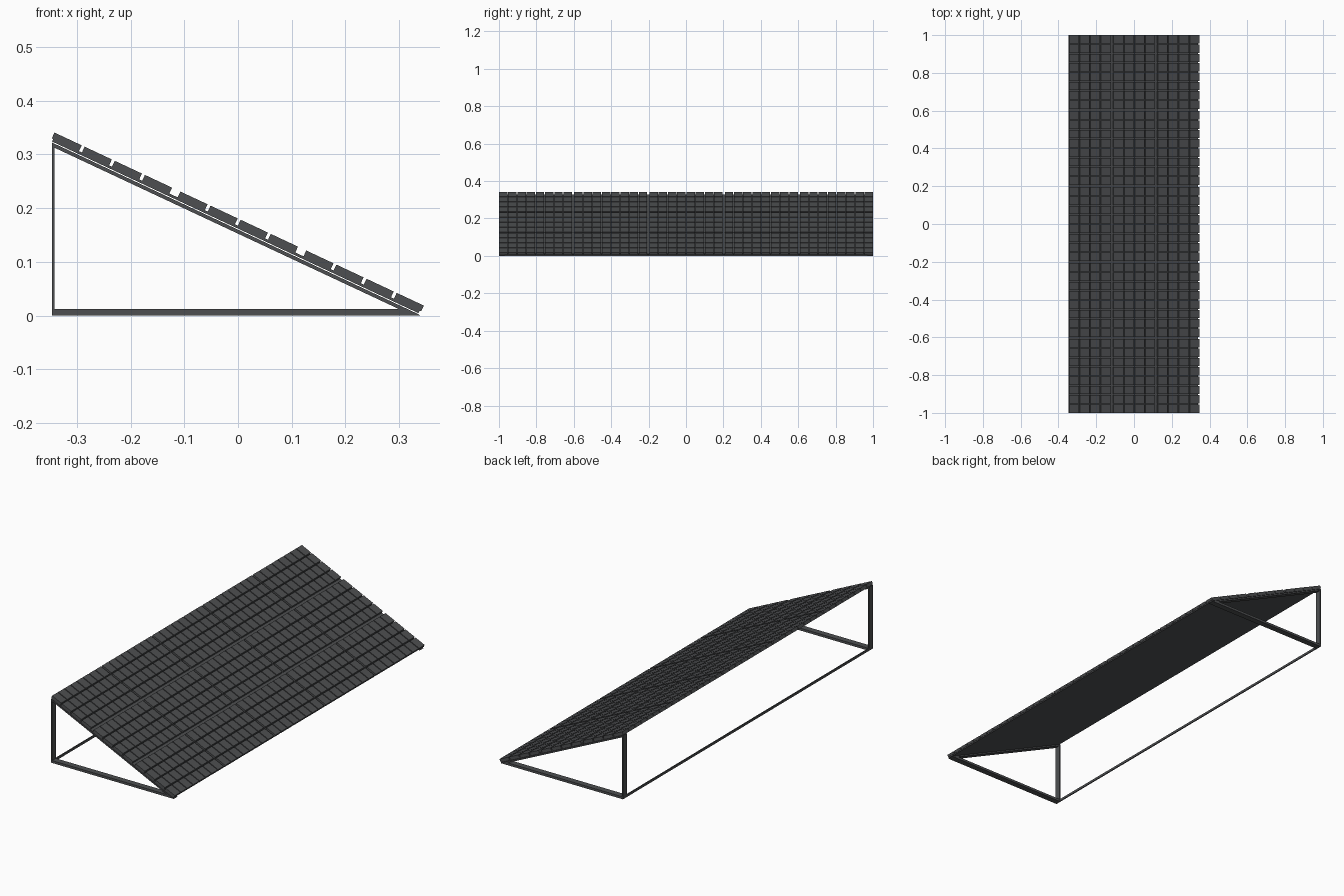
import bpy, bmesh, math

if "Cube" in bpy.data.objects:
    bpy.data.objects.remove(bpy.data.objects["Cube"])

mat = bpy.data.materials.new("dark_grey")
mat.diffuse_color = (0.075, 0.078, 0.082, 1)
mat.use_nodes = True
mat.node_tree.nodes["Principled BSDF"].inputs["Base Color"].default_value = mat.diffuse_color

ANG = math.radians(25.1)
C, S = math.cos(ANG), math.sin(ANG)
X0, Z0, LENGTH = -0.347, 0.330, 0.760   # upper back corner of the sloped plane


def on_slope(s, n):
    """Point s along the slope and n above it, as (x, z)."""
    return (X0 + s * C + n * S, Z0 - s * S + n * C)


def slope_box(s0, s1, n0, n1):
    return [on_slope(s0, n0), on_slope(s1, n0), on_slope(s1, n1), on_slope(s0, n1)]


def prism(bm, profile, y0, y1):
    """Extrude an xz profile from y0 to y1."""
    a = [bm.verts.new((x, y0, z)) for x, z in profile]
    b = [bm.verts.new((x, y1, z)) for x, z in profile]
    bm.faces.new(a)
    bm.faces.new(b[::-1])
    k = len(a)
    for i in range(k):
        j = (i + 1) % k
        bm.faces.new((a[j], a[i], b[i], b[j]))


def finish(bm, name):
    bmesh.ops.recalc_face_normals(bm, faces=bm.faces)
    me = bpy.data.meshes.new(name)
    bm.to_mesh(me)
    bm.free()
    me.materials.append(mat)
    ob = bpy.data.objects.new(name, me)
    bpy.context.collection.objects.link(ob)
    return ob


def part(name, profile, y0, y1):
    bm = bmesh.new()
    prism(bm, profile, y0, y1)
    return finish(bm, name)


def spans(start, total, count, gap):
    w = (total - gap * (count - 1)) / count
    return [(start + i * (w + gap), start + i * (w + gap) + w) for i in range(count)]


# Solar modules: 3 x 5, each with 4 x 8 raised cells
for r, (s0, s1) in enumerate(spans(0, LENGTH, 3, 0.017)):
    for c, (y0, y1) in enumerate(spans(-1, 2, 5, 0.012)):
        bm = bmesh.new()
        for a0, a1 in spans(s0, s1 - s0, 4, 0.006):
            for b0, b1 in spans(y0, y1 - y0, 8, 0.005):
                prism(bm, slope_box(a0, a1, 0, 0.012), b0, b1)
        finish(bm, f"solar_cells_{r}_{c}")

# Backing sheet under the cells
part("backing_sheet", slope_box(0.003, LENGTH - 0.003, -0.005, 0), -1, 1)

# Triangular end frames: sloped rail, base rail, rear post
T = S / C


def line(x, drop):
    return (x, Z0 - drop - T * (x - X0))


rail = [line(X0, 0.015), line(0.314, 0.015), line(0.338, 0.0075), line(X0, 0.0075)]
base = [(X0, 0), (0.34, 0), (0.314, 0.012), (X0, 0.012)]
post = [(X0, 0.012), (X0 + 0.005, 0.012), (X0 + 0.005, 0.313), (X0, 0.316)]
W = 0.03
for side, y in (("front", -1), ("back", 1 - W)):
    part(f"sloped_rail_{side}", rail, y, y + W)
    part(f"base_rail_{side}", base, y, y + W)
    part(f"post_{side}", post, y, y + W)

# Long rear rail on the ground
part("rear_rail", [(X0, 0), (X0 + 0.005, 0), (X0 + 0.005, 0.012), (X0, 0.012)],
     -1 + W, 1 - W)
